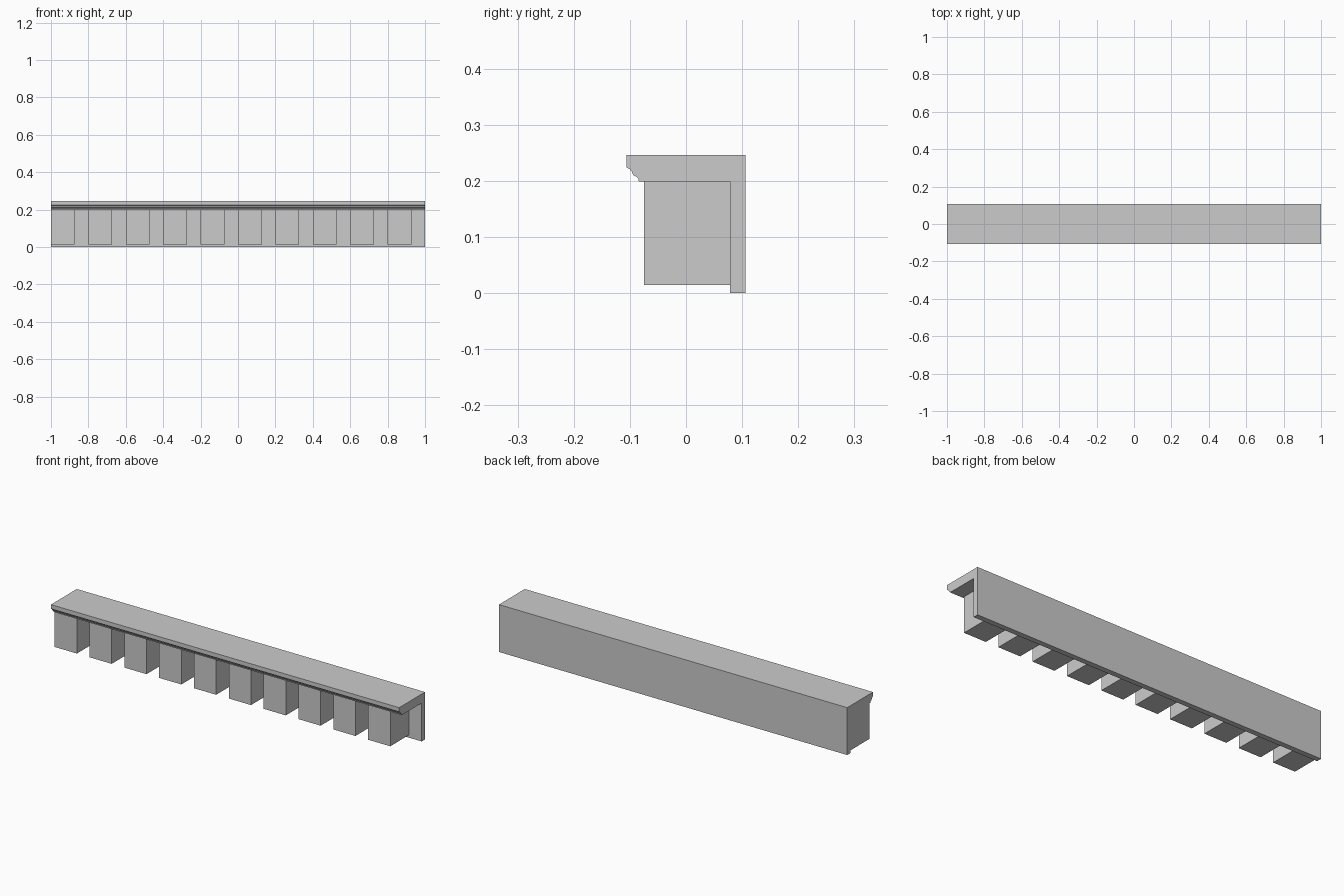
import bpy, bmesh

if "Cube" in bpy.data.objects:
    bpy.data.objects.remove(bpy.data.objects["Cube"])

BACK, FRONT = 0.106, -0.106
TOP, SOFFIT = 0.246, 0.199
BOARD_Y = 0.0785


def extrude_x(name, profile, x0, x1):
    """Sweep a closed (y, z) profile along x."""
    bm = bmesh.new()
    face = bm.faces.new([bm.verts.new((x0, y, z)) for y, z in profile])
    out = bmesh.ops.extrude_face_region(bm, geom=[face])
    moved = [v for v in out["geom"] if isinstance(v, bmesh.types.BMVert)]
    bmesh.ops.translate(bm, verts=moved, vec=(x1 - x0, 0, 0))
    bmesh.ops.recalc_face_normals(bm, faces=bm.faces)
    mesh = bpy.data.meshes.new(name)
    bm.to_mesh(mesh)
    bm.free()
    obj = bpy.data.objects.new(name, mesh)
    bpy.context.collection.objects.link(obj)
    return obj


# Cornice: back board and overhanging cap with a stepped, rounded lower lip
lip = [(FRONT, 0.224), (-0.100, 0.2205), (-0.0965, 0.216), (-0.094, 0.210),
       (-0.088, 0.207), (-0.085, 0.204), (-0.084, SOFFIT)]
extrude_x("cornice", [(BACK, 0), (BACK, TOP), (FRONT, TOP)] + lip +
          [(BOARD_Y, SOFFIT), (BOARD_Y, 0)], -1, 1)

# Dentil blocks: evenly spaced, starting flush with the left end
dentil = [(-0.075, 0.014), (BOARD_Y, 0.014), (BOARD_Y, SOFFIT), (-0.075, SOFFIT)]
for i in range(10):
    x = -1 + 0.2 * i
    extrude_x(f"dentil_{i + 1}", dentil, x, x + 0.127)
